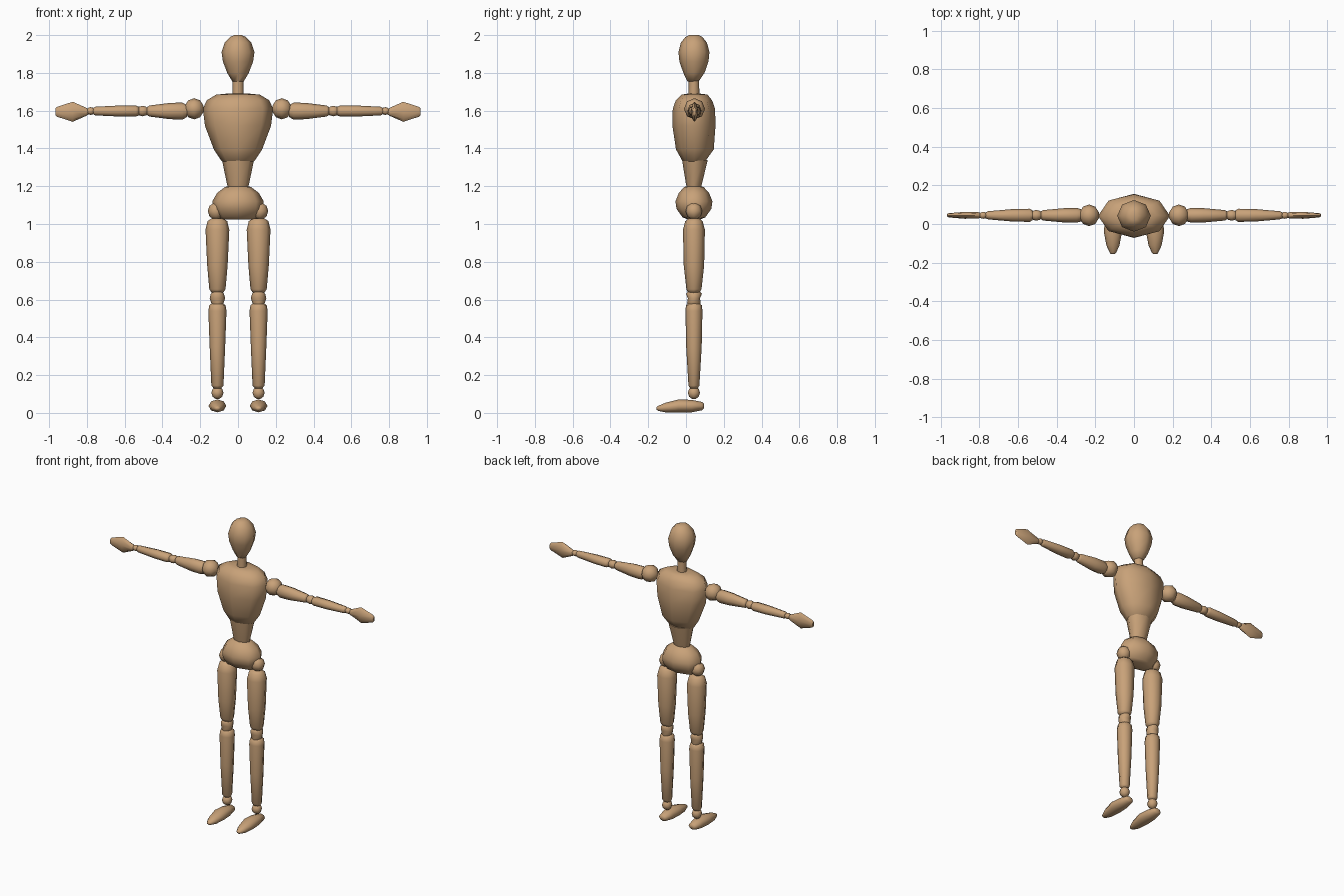
import bpy, bmesh, math
from mathutils import Vector

default = bpy.data.objects.get("Cube")
if default:
    bpy.data.objects.remove(default, do_unlink=True)

wood = bpy.data.materials.new("tan wood")
wood.use_nodes = True
tan = (0.58, 0.36, 0.19, 1)
wood.diffuse_color = tan
wood.node_tree.nodes["Principled BSDF"].inputs["Base Color"].default_value = tan

X, Y, Z = Vector((1, 0, 0)), Vector((0, 1, 0)), Vector((0, 0, 1))
BODY_Y = 0.042


def loft(name, origin, axes, rings, sides=8):
    """Skin elliptical rings (distance, half width, half depth, depth shift)."""
    along, across, depth = axes
    bm = bmesh.new()
    loops = []
    for t, a, b, *shift in rings:
        centre = Vector(origin) + along * t + depth * (shift[0] if shift else 0)
        angles = [2 * math.pi * i / sides for i in range(sides)]
        loops.append([bm.verts.new(centre + across * a * math.cos(k) + depth * b * math.sin(k))
                      for k in angles])
    for low, high in zip(loops, loops[1:]):
        for i in range(sides):
            j = (i + 1) % sides
            bm.faces.new((low[i], low[j], high[j], high[i]))
    bm.faces.new(loops[0])
    bm.faces.new(loops[-1])
    bmesh.ops.recalc_face_normals(bm, faces=bm.faces)
    mesh = bpy.data.meshes.new(name)
    bm.to_mesh(mesh)
    bm.free()
    mesh.materials.append(wood)
    obj = bpy.data.objects.new(name, mesh)
    bpy.context.collection.objects.link(obj)
    bpy.ops.object.select_all(action="DESELECT")
    obj.select_set(True)
    bpy.context.view_layer.objects.active = obj
    bpy.ops.object.shade_smooth_by_angle(angle=math.radians(65))
    return obj


def joint(name, centre, axes, length, radius, sides=8):
    """Faceted ball built along a limb."""
    steps = (-0.96, -0.6, 0, 0.6, 0.96)
    loft(name, centre, axes,
         [(s * length, radius * math.sqrt(1 - s * s), radius * math.sqrt(1 - s * s)) for s in steps],
         sides)


# Head, neck and trunk, each stacked upward
up = (Z, X, Y)
mid = (0, BODY_Y, 0)
loft("head", mid, up, [(1.755, .03, .03, -.005), (1.80, .057, .056), (1.86, .08, .077),
                       (1.91, .087, .082), (1.96, .07, .069), (1.99, .042, .045), (2.0, .02, .025)])
loft("neck", mid, up, [(1.67, .03, .029), (1.78, .029, .027)])
loft("chest", mid, up, [(1.32, .065, .035), (1.335, .088, .062), (1.395, .128, .1, .005),
                        (1.52, .175, .114), (1.61, .186, .112), (1.655, .165, .096),
                        (1.685, .115, .068, .004), (1.69, .06, .035)])
loft("waist", mid, up, [(1.19, .052, .036), (1.21, .058, .042), (1.34, .085, .068, .005)])
loft("pelvis", mid, up, [(1.025, .085, .035), (1.035, .11, .06), (1.08, .134, .092),
                         (1.12, .136, .098), (1.165, .11, .08), (1.195, .07, .052),
                         (1.205, .035, .025)])

for side, label in ((1, "left"), (-1, "right")):
    # Arm, running outward from the shoulder
    out = (X * side, Z, Y)
    arm = (0, .045, 1.598)
    joint(label + "_shoulder_joint", (side * .232, .045, 1.61), out, .052, .056)
    loft(label + "_upper_arm", arm, out, [(.27, .032, .03, 0), (.295, .045, .038),
                                         (.36, .043, .037), (.47, .029, .027), (.482, .02, .02)])
    joint(label + "_elbow_joint", (side * .505, .045, 1.598), out, .033, .028)
    loft(label + "_forearm", arm, out, [(.525, .023, .026), (.54, .029, .034), (.63, .029, .032),
                                       (.755, .023, .021), (.768, .016, .015)])
    joint(label + "_wrist_joint", (side * .78, .045, 1.598), out, .023, .021, 6)
    loft(label + "_hand", (0, .045, 1.594), out, [(.79, .013, .011), (.805, .022, .016),
                                                 (.875, .053, .018), (.958, .026, .011),
                                                 (.967, .018, .007)])

    # Leg, stacked upward
    leg = (side * .109, BODY_Y, 0)
    joint(label + "_hip_joint", (side * .116, BODY_Y, 1.068), up, .046, .044)
    loft(label + "_thigh", leg, up, [(.635, .03, .03), (.655, .043, .04), (.78, .054, .054),
                                    (.97, .063, .058), (1.015, .052, .046), (1.03, .03, .027)])
    loft(label + "_knee_joint", leg, up, [(.565, .024, .03), (.58, .032, .036), (.607, .041, .032),
                                         (.63, .035, .042), (.645, .024, .03)])
    loft(label + "_shin", leg, up, [(.13, .02, .02), (.145, .032, .029), (.35, .041, .041),
                                   (.54, .048, .045), (.57, .043, .042), (.58, .028, .028)])
    joint(label + "_ankle_joint", (side * .109, BODY_Y, .106), up, .034, .032)

    # Foot, running from heel to toe
    loft(label + "_foot", (side * .109, 0, .036), (-Y, X, Z),
         [(-.095, .018, .012), (-.085, .03, .022), (-.03, .04, .033), (.04, .047, .034, .001),
          (.11, .034, .025, -.008), (.148, .017, .013, -.012), (.156, .01, .007, -.012)])
